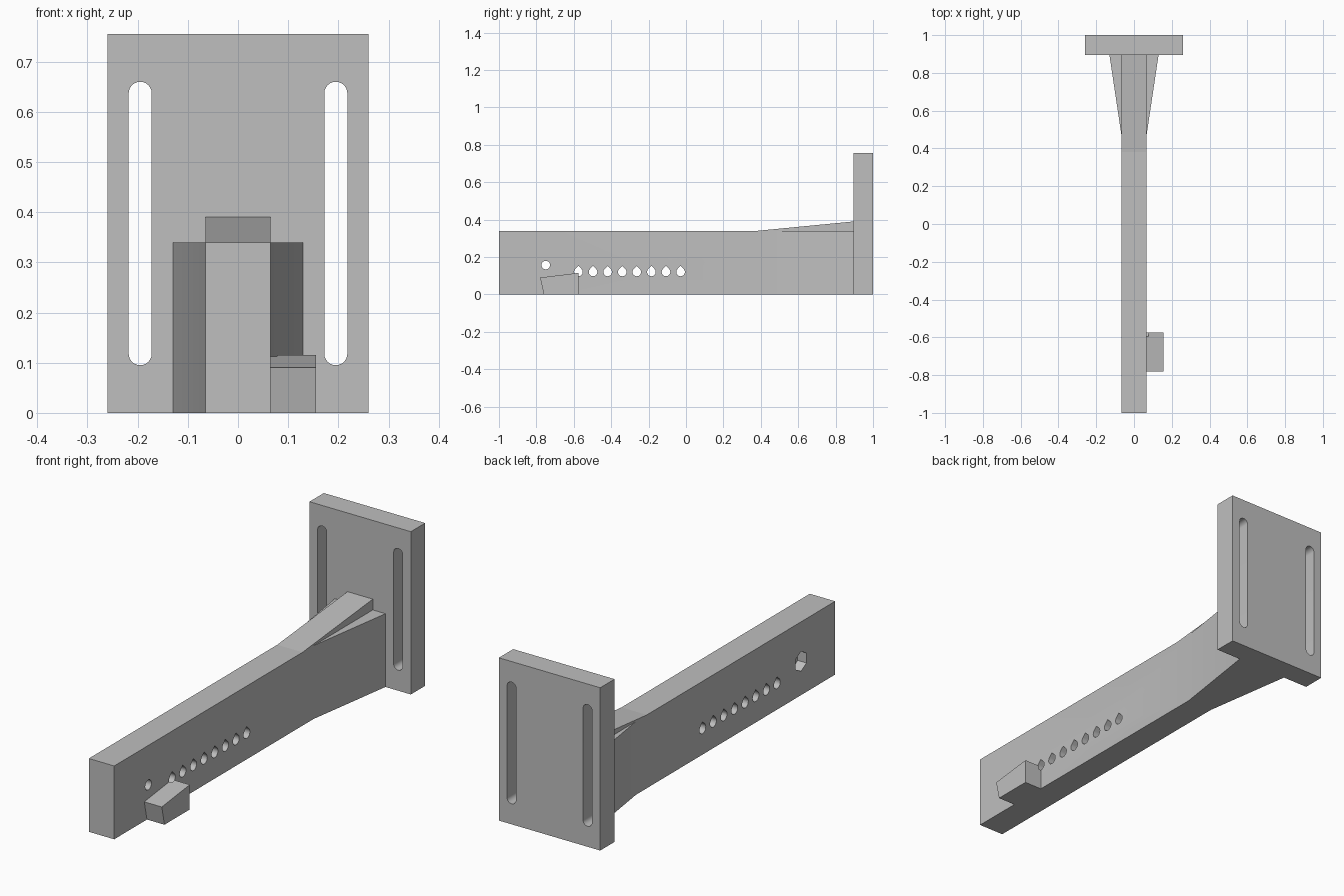
import bpy
import bmesh
from math import pi, sin, cos, radians, sqrt

cube = bpy.data.objects.get("Cube")
if cube:
    bpy.data.objects.remove(cube, do_unlink=True)

grey = bpy.data.materials.new("plain grey")
grey.use_nodes = True
grey.diffuse_color = (0.52, 0.52, 0.52, 1)
grey.node_tree.nodes["Principled BSDF"].inputs["Base Color"].default_value = grey.diffuse_color

# How a 2D profile point plus a depth maps to 3D, for each extrusion axis
PLACE = {
    "X": lambda u, v, d: (d, u, v),
    "Y": lambda u, v, d: (u, d, v),
    "Z": lambda u, v, d: (u, v, d),
}


def prism(name, profile, axis, start, end):
    """Extrude a closed profile along an axis."""
    bm = bmesh.new()
    place = PLACE[axis]
    near = [bm.verts.new(place(u, v, start)) for u, v in profile]
    far = [bm.verts.new(place(u, v, end)) for u, v in profile]
    bm.faces.new(near)
    bm.faces.new(far)
    for i in range(len(near)):
        j = (i + 1) % len(near)
        bm.faces.new((near[i], near[j], far[j], far[i]))
    bmesh.ops.recalc_face_normals(bm, faces=bm.faces)
    mesh = bpy.data.meshes.new(name)
    bm.to_mesh(mesh)
    bm.free()
    mesh.materials.append(grey)
    obj = bpy.data.objects.new(name, mesh)
    bpy.context.collection.objects.link(obj)
    return obj


def arc(u, v, r, first, last, steps):
    """Points along an arc, angles in degrees."""
    angles = [radians(first + (last - first) * i / steps) for i in range(steps + 1)]
    return [(u + r * cos(a), v + r * sin(a)) for a in angles]


def cut(target, cutters):
    """Subtract the cutters, then remove them."""
    for c in cutters:
        c.hide_render = True
        mod = target.modifiers.new("cut", "BOOLEAN")
        mod.operation = "DIFFERENCE"
        mod.solver = "EXACT"
        mod.object = c
    bpy.context.view_layer.update()
    graph = bpy.context.evaluated_depsgraph_get()
    result = bpy.data.meshes.new_from_object(target.evaluated_get(graph))
    target.modifiers.clear()
    target.data = result
    for c in cutters:
        bpy.data.objects.remove(c, do_unlink=True)


W = 0.065       # half width of the arm
H = 0.34        # height of the arm
PLATE = 0.895   # front of the mounting plate
R = 0.023       # radius of the holes


def teardrop(y):
    shape = arc(y, 0.12, R, 135, 405, 18) + [(y, 0.12 + R * sqrt(2))]
    return prism("hole_cutter", shape, "X", -0.1, 0.078)


# Arm, flaring towards the mounting plate
plan = [(-W, -1), (W, -1), (W, 0.46), (0.13, PLATE), (-0.13, PLATE), (-W, 0.46)]
arm = prism("arm", plan, "Z", 0, H)

# Row of teardrop holes, round bolt hole and its hexagonal nut pocket
holes = [teardrop(-0.575 + 0.078 * i) for i in range(8)]
bolt = prism("bolt_cutter", arc(-0.75, 0.157, R, 0, 345, 23), "X", -0.1, 0.1)
nut = prism("nut_cutter", arc(-0.75, 0.157, 0.046, 30, 330, 5), "X", -0.1, -0.02)
cut(arm, holes + [bolt, nut])

# Sloping rib on top of the arm
prism("top_rib", [(0.38, H), (PLATE, H), (PLATE, 0.39)], "X", -W, W)

# Side stop, notched by the first hole
side_stop = prism("side_stop", [(-0.76, 0), (-0.575, 0), (-0.575, 0.115), (-0.78, 0.09)],
                  "X", W, 0.155)
cut(side_stop, [teardrop(-0.575)])

# Mounting plate with two long slots
plate = prism("mounting_plate", [(-0.26, 0), (0.26, 0), (0.26, 0.755), (-0.26, 0.755)],
              "Y", PLATE, 1)
slots = []
for x in (-0.195, 0.195):
    shape = arc(x, 0.637, R, 0, 180, 12) + arc(x, 0.118, R, 180, 360, 12)
    slots.append(prism("slot_cutter", shape, "Y", 0.8, 1.1))
cut(plate, slots)

# Smooth the round walls and keep the edges sharp
for obj in (arm, side_stop, plate):
    bpy.ops.object.select_all(action="DESELECT")
    obj.select_set(True)
    bpy.context.view_layer.objects.active = obj
    bpy.ops.object.shade_smooth_by_angle(angle=radians(25))
